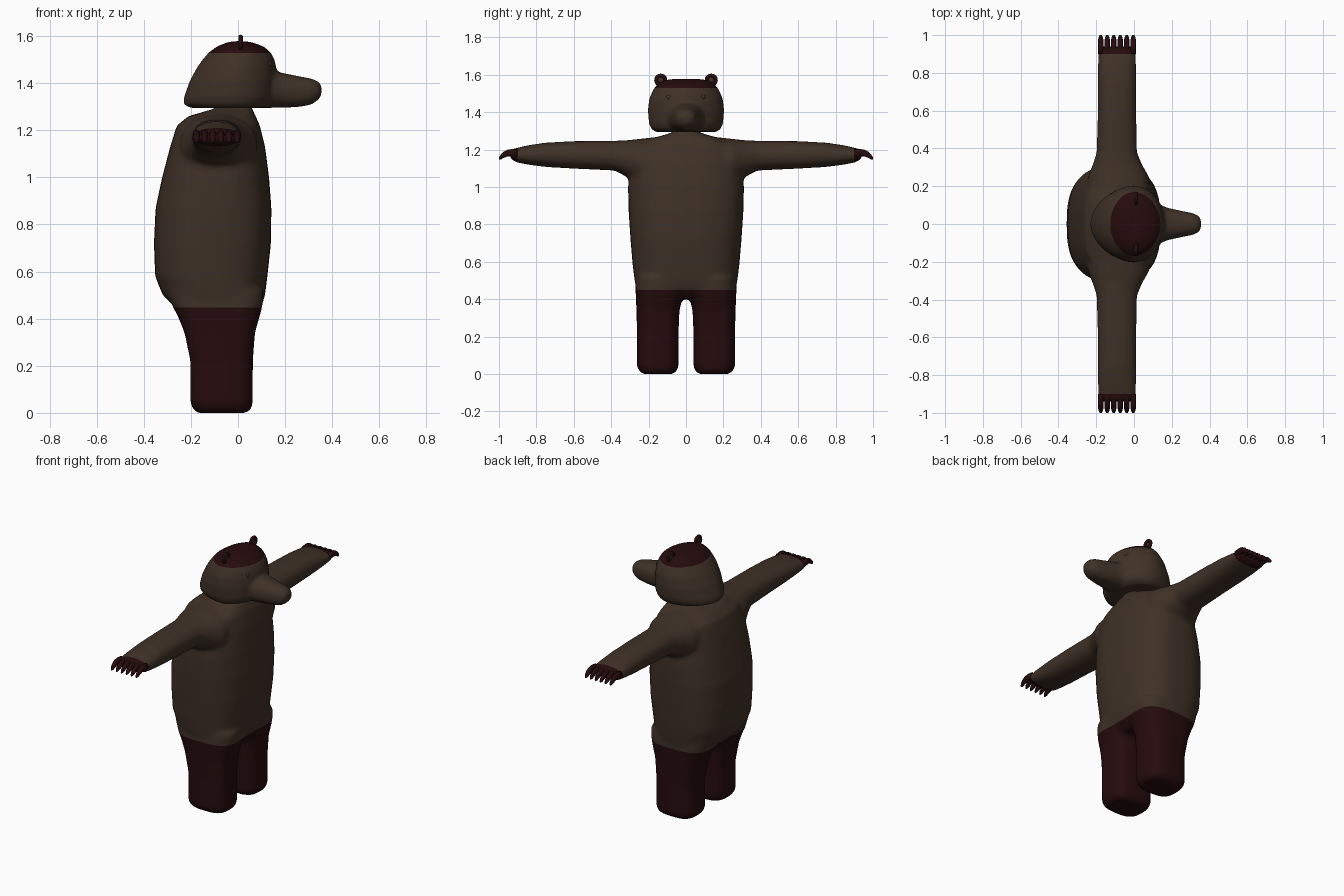
import bpy, bmesh, math
from mathutils import Matrix, Vector


def material(name, rgb):
    m = bpy.data.materials.new(name)
    m.diffuse_color = (*rgb, 1)
    return m


BROWN = material("brown fur", (0.050, 0.031, 0.020))
DARK = material("dark red brown", (0.019, 0.0035, 0.004))


def loft(bm, rings, axis, p=2.0, n=40):
    """Capped loft; ring = (t, umin, umax, vmin, vmax[, u centre]) of superellipses."""
    loops = []
    for t, u0, u1, v0, v1, *c in rings:
        cu, cv = (c[0] if c else (u0 + u1) / 2), (v0 + v1) / 2
        loop = []
        for i in range(n):
            a = 2 * math.pi * i / n
            ca, sa = math.cos(a), math.sin(a)
            u = math.copysign(abs(ca) ** (2 / p), ca)
            v = math.copysign(abs(sa) ** (2 / p), sa)
            u = cu + u * ((u1 - cu) if u > 0 else (cu - u0))
            v = cv + v * (v1 - v0) / 2
            co = {"x": (t, u, v), "y": (u, t, v), "z": (u, v, t)}[axis]
            loop.append(bm.verts.new(co))
        loops.append(loop)
    faces = [bm.faces.new(loops[0]), bm.faces.new(loops[-1])]
    for a, b in zip(loops, loops[1:]):
        for i in range(n):
            j = (i + 1) % n
            faces.append(bm.faces.new((a[i], a[j], b[j], b[i])))
    bmesh.ops.recalc_face_normals(bm, faces=faces)


def make_object(name, bm, mats):
    me = bpy.data.meshes.new(name)
    bm.to_mesh(me)
    bm.free()
    for m in mats:
        me.materials.append(m)
    me.shade_smooth()
    ob = bpy.data.objects.new(name, me)
    bpy.context.collection.objects.link(ob)
    return ob


def fuse(ob, voxel, smooth, cuts, is_dark):
    """Blend overlapping lofts into one skin, cut clean colour lines, colour by rule."""
    r = ob.modifiers.new("fuse", "REMESH")
    r.mode, r.voxel_size = "VOXEL", voxel
    s = ob.modifiers.new("soften", "SMOOTH")
    s.factor, s.iterations = 0.5, smooth
    ev = ob.evaluated_get(bpy.context.evaluated_depsgraph_get())
    bm = bmesh.new()
    bm.from_mesh(ev.to_mesh())
    ob.modifiers.clear()
    for co, no in cuts:
        bmesh.ops.bisect_plane(bm, geom=bm.verts[:] + bm.edges[:] + bm.faces[:],
                               plane_co=co, plane_no=no, dist=1e-5)
    for f in bm.faces:
        f.smooth = True
        f.material_index = int(is_dark(f.calc_center_median()))
    bm.to_mesh(ob.data)
    bm.free()


# Body: torso, short neck, two legs, two arms
bm = bmesh.new()
loft(bm, [(0.40, -0.22, 0.06, -0.20, 0.20), (0.45, -0.27, 0.10, -0.265, 0.265),
          (0.50, -0.32, 0.115, -0.275, 0.275), (0.58, -0.352, 0.125, -0.285, 0.285),
          (0.72, -0.357, 0.14, -0.297, 0.297), (0.87, -0.35, 0.142, -0.307, 0.307),
          (1.00, -0.322, 0.132, -0.31, 0.31), (1.13, -0.288, 0.115, -0.30, 0.30),
          (1.22, -0.26, 0.093, -0.27, 0.27), (1.26, -0.21, 0.075, -0.18, 0.18),
          (1.292, -0.10, 0.06, -0.07, 0.07)], "z", 2.7)
loft(bm, [(1.22, -0.12, 0.06, -0.09, 0.09), (1.32, -0.08, 0.055, -0.06, 0.06)], "z")
for s in (1, -1):
    leg = [(0.0, -0.17, 0.035, 0.07, 0.23), (0.015, -0.19, 0.055, 0.05, 0.25),
           (0.04, -0.202, 0.063, 0.04, 0.262), (0.22, -0.202, 0.063, 0.04, 0.262),
           (0.34, -0.227, 0.072, 0.035, 0.265), (0.41, -0.255, 0.092, 0.018, 0.268),
           (0.45, -0.277, 0.103, 0.0, 0.27), (0.52, -0.30, 0.11, 0.0, 0.265)]
    loft(bm, [(z, a, b, s * c, s * d) for z, a, b, c, d in leg], "z", 3)
    arm = [(0.0, -0.20, 0.06, 1.05, 1.285), (0.15, -0.25, 0.085, 1.0, 1.268),
           (0.25, -0.245, 0.08, 1.01, 1.257), (0.31, -0.22, 0.045, 1.05, 1.25),
           (0.38, -0.197, 0.015, 1.088, 1.247), (0.60, -0.192, 0.012, 1.098, 1.245),
           (0.75, -0.192, 0.012, 1.107, 1.237), (0.85, -0.192, 0.012, 1.12, 1.222),
           (0.91, -0.192, 0.012, 1.133, 1.207), (0.94, -0.188, 0.008, 1.152, 1.20)]
    loft(bm, [(s * y, *r) for y, *r in arm], "y", 2.3)
body = make_object("body", bm, [BROWN, DARK])
fuse(body, 0.013, 6, [((0, 0, 0.448), (0, 0, 1)), ((0, 0.9, 0), (0, 1, 0)),
                      ((0, -0.9, 0), (0, 1, 0))],
     lambda c: c.z < 0.448 or abs(c.y) > 0.9)

# Head with snout; dark crown on top
bm = bmesh.new()
loft(bm, [(1.295, -0.20, 0.12, -0.165, 0.165, 0), (1.31, -0.232, 0.15, -0.185, 0.185, 0),
          (1.34, -0.23, 0.165, -0.198, 0.198, 0), (1.41, -0.205, 0.168, -0.204, 0.204, 0),
          (1.47, -0.172, 0.162, -0.197, 0.197, 0), (1.50, -0.15, 0.155, -0.185, 0.185, 0),
          (1.53, -0.125, 0.14, -0.17, 0.17, 0), (1.555, -0.09, 0.11, -0.145, 0.145, 0),
          (1.572, -0.05, 0.065, -0.11, 0.11, 0), (1.578, -0.02, 0.03, -0.06, 0.06, 0)],
     "z", 1.9)
loft(bm, [(0.05, -0.13, 0.13, 1.30, 1.48), (0.13, -0.105, 0.105, 1.295, 1.462),
          (0.18, -0.085, 0.085, 1.296, 1.445), (0.25, -0.070, 0.070, 1.298, 1.431),
          (0.31, -0.058, 0.058, 1.308, 1.42), (0.34, -0.045, 0.045, 1.328, 1.408),
          (0.354, -0.025, 0.025, 1.35, 1.39)], "x", 2.3)
head = make_object("head", bm, [BROWN, DARK])
fuse(head, 0.009, 5, [((0, 0, 1.528), (0, 0, 1))], lambda c: c.z > 1.528)

for s, side in ((1, "left"), (-1, "right")):
    # Ear rim: a ring of round section, flattened front to back
    bm = bmesh.new()
    rim = []
    for i in range(24):
        a = 2 * math.pi * i / 24
        rim.append([bm.verts.new((0.011 + 0.010 * math.sin(b),
                                  s * 0.135 + (0.025 + 0.010 * math.cos(b)) * math.cos(a),
                                  1.571 + (0.025 + 0.010 * math.cos(b)) * math.sin(a)))
                    for b in [2 * math.pi * k / 10 for k in range(10)]])
    for i in range(24):
        for k in range(10):
            p, q, k2 = rim[i], rim[(i + 1) % 24], (k + 1) % 10
            bm.faces.new((p[k], q[k], q[k2], p[k2]))
    bmesh.ops.recalc_face_normals(bm, faces=bm.faces[:])
    make_object(side + "_ear_rim", bm, [DARK])

    # Inner ear
    bm = bmesh.new()
    loft(bm, [(x, s * 0.135 - 0.02, s * 0.135 + 0.02, 1.551, 1.591)
              for x in (0.006, 0.012)], "x", 2, 24)
    make_object(side + "_inner_ear", bm, [BROWN])

    # Eye
    bm = bmesh.new()
    bmesh.ops.create_uvsphere(bm, u_segments=16, v_segments=10, radius=0.014,
                              matrix=Matrix.Translation((0.128, s * 0.09, 1.48)))
    make_object(side + "_eye", bm, [BROWN])

    # Six hooked claws
    bm = bmesh.new()
    for i in range(6):
        x = -0.176 + i * 0.0344
        loft(bm, [(s * y, x - w, x + w, z0, z1) for y, w, z0, z1 in
                  [(0.90, 0.015, 1.155, 1.200), (0.93, 0.015, 1.162, 1.203),
                   (0.955, 0.015, 1.163, 1.199), (0.975, 0.014, 1.155, 1.188),
                   (0.99, 0.011, 1.147, 1.173), (1.0, 0.005, 1.146, 1.158)]], "y", 2, 12)
    make_object(side + "_claws", bm, [DARK])
